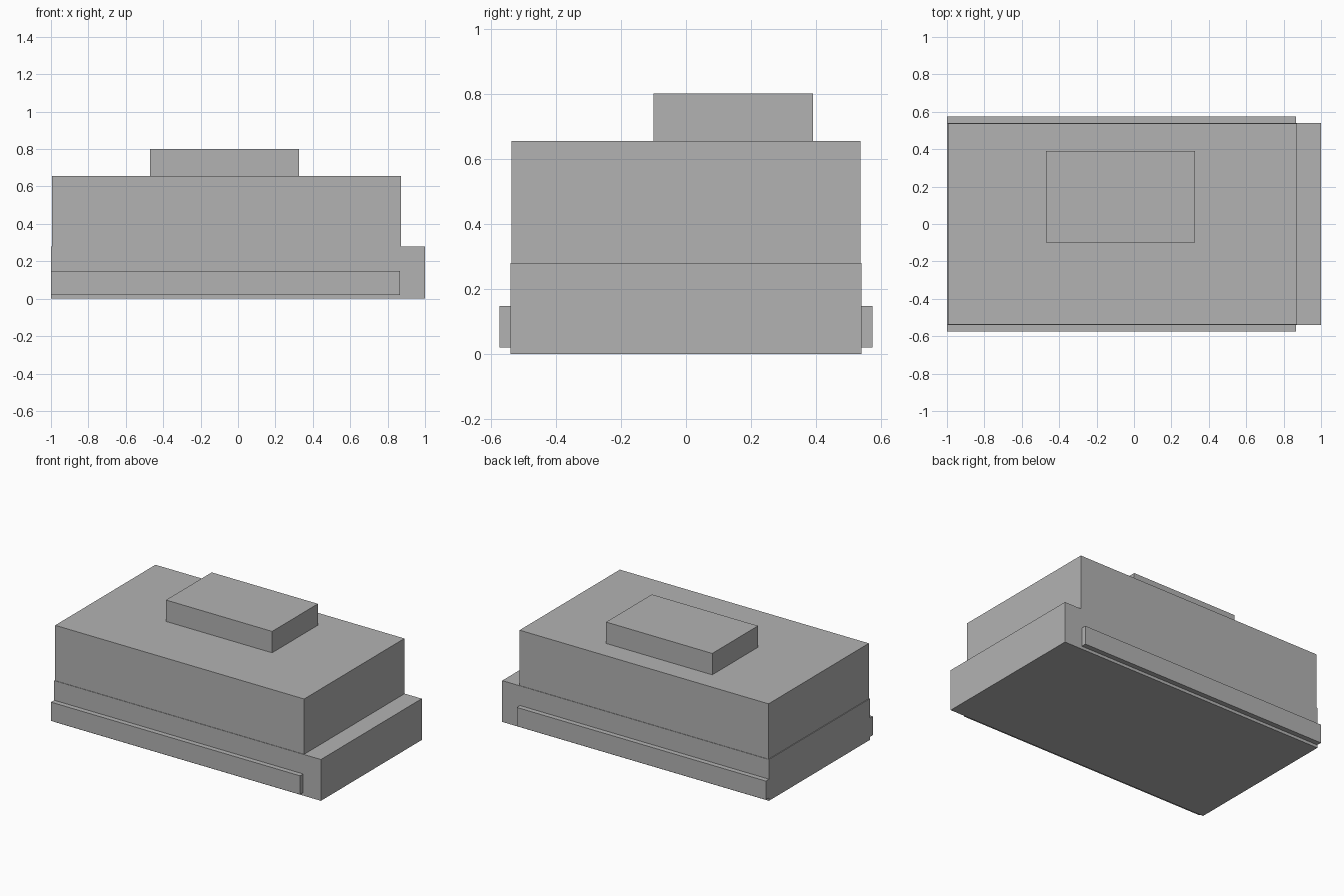
import bpy

cube = bpy.data.objects.get("Cube")
if cube:
    bpy.data.objects.remove(cube, do_unlink=True)

# Single grey finish
grey = bpy.data.materials.new("plain_grey")
grey.use_nodes = True
colour = (0.45, 0.45, 0.45, 1)
grey.diffuse_color = colour
grey.node_tree.nodes["Principled BSDF"].inputs["Base Color"].default_value = colour


def box(name, x, y, z):
    """Box spanning the given (low, high) range on each axis."""
    spans = (x, y, z)
    bpy.ops.mesh.primitive_cube_add(size=1, location=[(a + b) / 2 for a, b in spans])
    obj = bpy.context.object
    obj.name = name
    obj.scale = [b - a for a, b in spans]
    bpy.ops.object.transform_apply(location=False, rotation=False, scale=True)
    obj.data.materials.append(grey)
    return obj


# Stacked body: wide base, upper block set back at the right end, small roof block
box("base", (-1, 1), (-0.54, 0.54), (0, 0.28))
box("upper_body", (-0.995, 0.872), (-0.537, 0.537), (0.28, 0.655))
box("roof_block", (-0.47, 0.326), (-0.1, 0.39), (0.655, 0.8))

# Thin rails along both long sides of the base
for name, side in (("front_rail", -1), ("back_rail", 1)):
    box(name, (-1, 0.867), sorted((side * 0.54, side * 0.574)), (0.02, 0.147))
